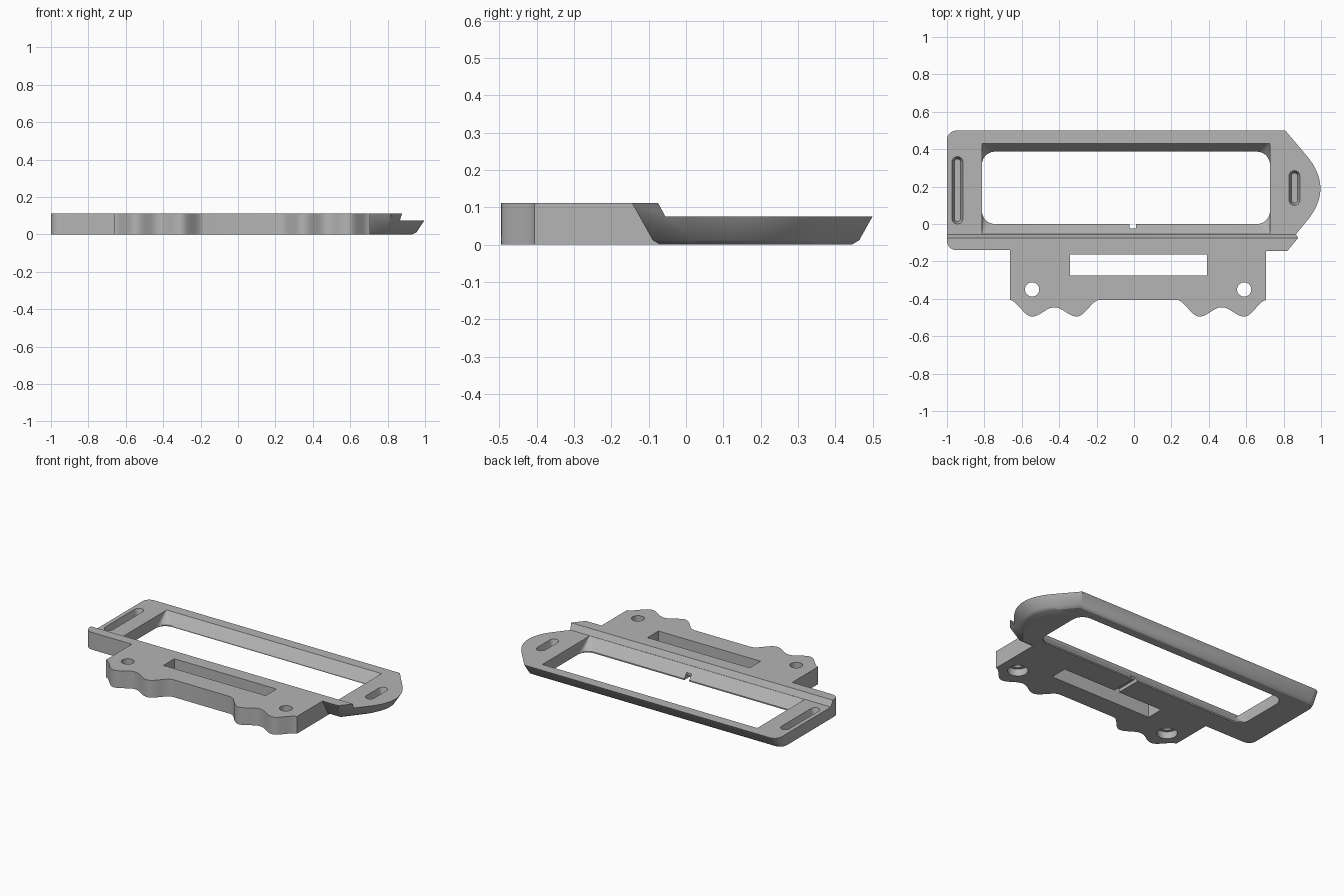
import bpy, bmesh, math

cube = bpy.data.objects.get("Cube")
if cube:
    bpy.data.objects.remove(cube, do_unlink=True)

grey = bpy.data.materials.new("plain_grey")
grey.use_nodes = True
COLOUR = (0.46, 0.46, 0.46, 1)
grey.diffuse_color = COLOUR
grey.node_tree.nodes["Principled BSDF"].inputs["Base Color"].default_value = COLOUR


def loft(name, levels):
    """Solid through matching outlines, each given as (z, [(x, y), ...])."""
    bm = bmesh.new()
    rings = [[bm.verts.new((x, y, z)) for x, y in pts] for z, pts in levels]
    n = len(rings[0])
    for low, high in zip(rings, rings[1:]):
        for i in range(n):
            j = (i + 1) % n
            bm.faces.new((low[i], low[j], high[j], high[i]))
    bm.faces.new(rings[0][::-1])
    bm.faces.new(rings[-1])
    bmesh.ops.recalc_face_normals(bm, faces=bm.faces)
    mesh = bpy.data.meshes.new(name)
    bm.to_mesh(mesh)
    bm.free()
    mesh.materials.append(grey)
    obj = bpy.data.objects.new(name, mesh)
    bpy.context.collection.objects.link(obj)
    return obj


def arc(cx, cy, r, start, end, steps=8):
    angles = [math.radians(start + (end - start) * i / steps) for i in range(steps + 1)]
    return [(cx + r * math.cos(a), cy + r * math.sin(a)) for a in angles]


def rounded(x0, x1, y0, y1, r):
    return (arc(x1 - r, y1 - r, r, 0, 90) + arc(x0 + r, y1 - r, r, 90, 180)
            + arc(x0 + r, y0 + r, r, 180, 270) + arc(x1 - r, y0 + r, r, 270, 360))


def box(name, x0, x1, y0, y1, z0, z1):
    pts = [(x0, y0), (x1, y0), (x1, y1), (x0, y1)]
    return loft(name, [(z0, pts), (z1, pts)])


# Wavy front edge of the mounting tab, mirrored about its middle
TAB_MID, TAB_HALF = 0.022, 0.685


def wave(u):
    inner, outer, ramp = 0.328, 0.567, 0.125
    if inner <= u <= outer:
        return -0.47 - 0.025 * math.cos(2 * math.pi * (u - inner) / (outer - inner))
    t = min(1, (inner - u if u < inner else u - outer) / ramp)
    return -0.45 - 0.045 * math.cos(math.pi * t)


def outline(d):
    """Whole plate outline; d insets the back, nose and right front edges."""
    k = 0.47 * d
    p0, p1, p2 = (0.92 - d, 0.37 - 0.4 * d), (1.075 - 1.35 * d, 0.19), (0.92 - d, 0.01 + 0.4 * d)
    pts = [(0.81 - k, 0.5 - d)]
    for i in range(25):
        t = i / 24
        a, b, c = (1 - t) ** 2, 2 * t * (1 - t), t * t
        pts.append((a * p0[0] + b * p1[0] + c * p2[0], a * p0[1] + b * p1[1] + c * p2[1]))
    right, left = TAB_MID + TAB_HALF, TAB_MID - TAB_HALF
    pts += [(0.81 - k, -0.125 + d), (right, -0.125 + d)]
    us = [TAB_HALF - (TAB_HALF - 0.203) * i / 36 for i in range(37)]
    pts += [(TAB_MID + u, wave(u)) for u in us]
    pts += [(TAB_MID - u, wave(u)) for u in reversed(us)]
    pts += [(left, -0.14)]
    pts += arc(-0.95, -0.09, 0.05, 270, 180)
    pts += arc(-0.95, 0.45 - d, 0.05, 180, 90)
    return pts


plate = loft("mounting_plate", [(0, outline(0.056)), (0.012, outline(0.036)), (0.112, outline(-0.02))])

cutters = []

# Lowered rear deck behind a sloping step
step = loft("step_cutter", [(0.075, [(-1.2, -0.055), (1.2, -0.055), (1.2, 0.7), (-1.2, 0.7)]),
                            (0.2, [(-1.2, -0.122), (1.2, -0.122), (1.2, 0.7), (-1.2, 0.7)])])
cutters.append(step)

# Window: rounded at the bottom, square with sloping long walls at the top
low = rounded(-0.813, 0.727, 0.0, 0.387, 0.07)
high = rounded(-0.813, 0.727, -0.053, 0.432, 0.003)
cutters.append(loft("window_cutter", [(-0.05, low), (0.008, low), (0.0755, high)]))

# Tab slot, wire notch and underside groove
cutters.append(box("tab_slot_cutter", -0.342, 0.39, -0.275, -0.163, -0.1, 0.2))
cutters.append(box("notch_cutter", -0.023, 0.012, -0.025, 0.05, -0.1, 0.07))
cutters.append(box("groove_cutter", -0.023, 0.012, -0.2, 0.05, -0.1, 0.022))

# Screw holes, widened underneath
for side, x in (("right", -0.545), ("left", 0.589)):
    for part, r, z0, z1 in (("hole", 0.038, -0.1, 0.2), ("recess", 0.06, -0.1, 0.045)):
        ring = arc(x, -0.35, r, 0, 348.75, 31)
        cutters.append(loft(f"{side}_{part}_cutter", [(z0, ring), (z1, ring)]))

# Blind tapered slots at both ends of the deck
for side, x, y0, y1 in (("right", -0.944, 0.0, 0.36), ("left", 0.858, 0.1, 0.285)):
    top = rounded(x - 0.029, x + 0.029, y0, y1, 0.0285)
    floor = rounded(x - 0.016, x + 0.016, y0 + 0.013, y1 - 0.013, 0.0155)
    cutters.append(loft(f"{side}_end_slot_cutter", [(0.025, floor), (0.075, top), (0.1, top)]))

# Apply the cuts
bpy.ops.object.select_all(action="DESELECT")
bpy.context.view_layer.objects.active = plate
plate.select_set(True)
for cutter in cutters:
    cutter.hide_render = True
    mod = plate.modifiers.new(cutter.name, "BOOLEAN")
    mod.operation = "DIFFERENCE"
    mod.solver = "EXACT"
    mod.object = cutter
    bpy.ops.object.modifier_apply(modifier=mod.name)
    bpy.data.objects.remove(cutter, do_unlink=True)

bpy.ops.object.shade_smooth_by_angle(angle=math.radians(30))
